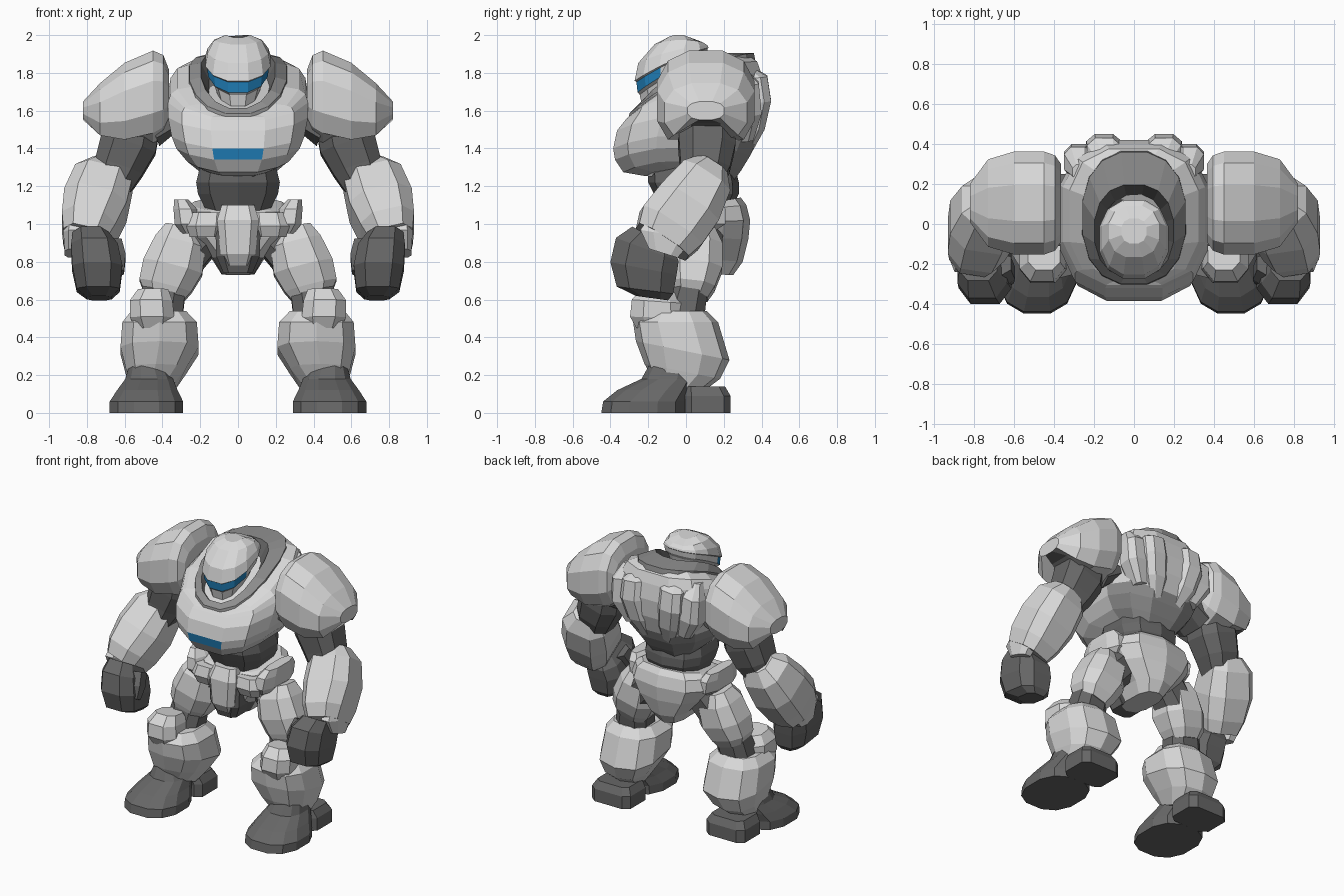
import bpy, bmesh, math
from mathutils import Vector as V


def mat(name, *rgb):
    m = bpy.data.materials.new(name)
    m.diffuse_color = (*rgb, 1)
    return m


MATS = [mat("light_grey", .69, .69, .69), mat("mid_grey", .28, .28, .28),
        mat("dark_grey", .135, .135, .135), mat("blue_glow", .015, .22, .5)]
LIGHT, MID, DARK, BLUE = range(4)


def spow(a, e):
    return math.copysign(abs(a) ** e, a)


def skin(name, rings, n=10, color=LIGHT, mirror=False, e=.75, bump=0, rule=None, tweak=None):
    """Skin rings given as (centre, half width vector, half depth vector)."""
    bm = bmesh.new()
    loops, band = [], {}
    for c, u, v in rings:
        loop = []
        for i in range(n):
            t = (i + .5) * math.tau / n
            p = c + u * spow(math.cos(t), e) + v * spow(math.sin(t), e)
            p.z += bump * math.cos(t) ** 2
            loop.append(bm.verts.new(tweak(p) if tweak else p))
        loops.append(loop)
    for k, (a, b) in enumerate(zip(loops, loops[1:])):
        for i in range(n):
            j = (i + 1) % n
            band[bm.faces.new((a[i], a[j], b[j], b[i]))] = k
    bm.faces.new(loops[0])
    bm.faces.new(loops[-1])
    bmesh.ops.recalc_face_normals(bm, faces=bm.faces)
    bm.normal_update()
    for f in bm.faces:
        f.material_index = rule(f.calc_center_median(), f.normal, band.get(f, -1)) if rule else color
    me = bpy.data.meshes.new(name)
    bm.to_mesh(me)
    bm.free()
    for m in MATS:
        me.materials.append(m)
    ob = bpy.data.objects.new(name, me)
    bpy.context.collection.objects.link(ob)
    if mirror:
        ob.modifiers.new("mirror", 'MIRROR')
    return ob


def stack(name, secs, **kw):
    """Tilted rings: centre x, half width, front y, front z, back y, back z."""
    rings = [(V((cx, (yf + yb) / 2, (zf + zb) / 2)), V((rx, 0, 0)),
              V((0, (yb - yf) / 2, (zb - zf) / 2))) for cx, rx, yf, zf, yb, zb in secs]
    return skin(name, rings, **kw)


def limb(name, pts, **kw):
    """Rings square to the limb axis: x, y, z, half width, half depth."""
    axis = (V(pts[-1][:3]) - V(pts[0][:3])).normalized()
    u = V((1, 0, 0))
    u = (u - axis * u.dot(axis)).normalized()
    v = axis.cross(u)
    return skin(name, [(V(p[:3]), u * p[3], v * p[4]) for p in pts], mirror=True, **kw)


# Torso with glowing chest slot and dark lower back
def torso_rule(c, n, k):
    if k == 2 and abs(c.x) < .05 and c.y < 0:
        return BLUE
    return MID if c.z < 1.44 and c.y > .12 else LIGHT


stack("torso", [(0, .20, -.22, 1.25, .24, 1.20), (0, .275, -.34, 1.27, .30, 1.28),
                (0, .335, -.385, 1.336, .35, 1.36), (0, .36, -.395, 1.396, .38, 1.43),
                (0, .38, -.375, 1.49, .42, 1.55), (0, .38, -.33, 1.545, .43, 1.68),
                (0, .365, -.315, 1.56, .41, 1.79), (0, .33, -.305, 1.565, .385, 1.86),
                (0, .255, -.295, 1.57, .34, 1.89)],
      n=12, e=.72, bump=.06, rule=torso_rule)

# Collar: mid grey band, dark well inside
stack("collar", [(0, .27, -.315, 1.53, .39, 1.77), (0, .262, -.305, 1.58, .365, 1.905),
                 (0, .20, -.27, 1.61, .20, 1.905), (0, .155, -.20, 1.55, .14, 1.80)],
      n=16, e=.85, bump=.06, rule=lambda c, n, k: MID if k in (0, 1) else DARK)

# Helmet with wrap-around visor
stack("helmet", [(0, .07, -.19, 1.57, 0, 1.66), (0, .115, -.235, 1.61, .08, 1.80),
                 (0, .14, -.25, 1.68, .10, 1.87), (0, .163, -.262, 1.693, .115, 1.895),
                 (0, .168, -.268, 1.748, .12, 1.93), (0, .178, -.278, 1.754, .125, 1.935),
                 (0, .165, -.258, 1.85, .12, 1.945), (0, .13, -.17, 1.95, .095, 1.96),
                 (0, .065, -.10, 1.985, .03, 1.98)],
      n=12, e=.85, bump=.02,
      rule=lambda c, n, k: BLUE if k == 3 and c.y < -.09 else LIGHT)

# Ridges down the back
limb("inner_back_ridge", [(.12, .28, 1.85, .05, .04), (.15, .355, 1.78, .09, .08),
                          (.15, .375, 1.65, .095, .08), (.12, .35, 1.50, .085, .07),
                          (.08, .30, 1.36, .04, .04)], n=8)
limb("outer_back_ridge", [(.27, .26, 1.83, .04, .04), (.28, .31, 1.74, .075, .08),
                          (.27, .32, 1.58, .085, .085), (.21, .30, 1.44, .05, .06)], n=8)

# Waist and pelvis
stack("waist", [(0, .17, -.12, 1.06, .23, 1.06), (0, .22, -.17, 1.16, .28, 1.16),
                (0, .23, -.2, 1.22, .28, 1.22), (0, .21, -.2, 1.30, .26, 1.30)], color=DARK)
stack("pelvis", [(0, .09, -.08, .74, .25, .73), (0, .14, -.11, .83, .30, .80),
                 (0, .25, -.14, .93, .33, .92), (0, .31, -.15, 1.0, .34, 1.02),
                 (0, .29, -.14, 1.06, .32, 1.10), (0, .24, -.12, 1.07, .29, 1.14)],
      rule=lambda c, n, k: DARK if c.z < .86 and c.y < .05 else LIGHT)
stack("groin_surround", [(0, .08, -.16, .74, 0, .74), (0, .12, -.19, .83, 0, .83),
                         (0, .125, -.19, 1.0, 0, 1.0)], color=DARK, n=8, e=.5)
stack("groin_plate", [(0, .07, -.18, .78, 0, .78), (0, .095, -.215, .84, 0, .84),
                      (0, .115, -.22, 1.02, 0, 1.02), (0, .09, -.18, 1.10, 0, 1.10)], n=8, e=.5)
stack("hip_pad", [(.25, .05, -.12, .95, .14, .95), (.265, .075, -.16, 1.0, .22, 1.0),
                  (.28, .065, -.15, 1.08, .22, 1.08), (.30, .04, -.1, 1.13, .18, 1.13)],
      n=8, mirror=True)
stack("belt_front", [(.17, .09, -.16, .93, 0, .93), (.17, .11, -.19, .99, 0, .99),
                     (.16, .10, -.17, 1.06, 0, 1.06)], n=8, mirror=True)


# Shoulder pad: dome along x, arched and dark underneath
def arch(p):
    if .5 < p.x < .8 and abs(p.y - .105) < .11 and p.z < 1.56:
        p.z += .10 if p.x > .7 else .05
    return p


skin("shoulder_pad", [(V((x, .105, (lo + hi) / 2)), V((0, ry, 0)), V((0, 0, (hi - lo) / 2)))
                      for x, ry, lo, hi in ((.365, .20, 1.53, 1.82), (.395, .245, 1.46, 1.90),
                                            (.45, .265, 1.42, 1.925), (.60, .265, 1.39, 1.86),
                                            (.73, .225, 1.43, 1.75), (.82, .10, 1.55, 1.65))],
     n=12, mirror=True, tweak=arch, e=.8,
     rule=lambda c, n, k: DARK if n.z < -.3 and abs(c.y - .105) < .05 and k > 0 else LIGHT)

# Arms
limb("upper_arm", [(.54, .11, 1.60, .15, .16), (.58, .11, 1.42, .16, .16),
                   (.63, .10, 1.30, .14, .14), (.69, .06, 1.15, .10, .10)], color=DARK, n=8)
limb("shoulder_joint", [(.32, .1, 1.55, .05, .16), (.45, .1, 1.5, .1, .16)], color=DARK, n=8)
limb("forearm", [(.68, .14, 1.31, .10, .09), (.71, .10, 1.24, .165, .155),
                 (.755, .01, 1.10, .18, .19), (.79, -.08, .98, .155, .195),
                 (.81, -.125, .905, .125, .165)], n=8, e=.68)
stack("cuff_plate", [(.875, .045, -.2, .87, -.04, .82), (.868, .06, -.25, .97, .05, .92),
                     (.85, .06, -.16, 1.1, .1, 1.05)], n=8, mirror=True)

# Fists
stack("fist", [(.78, .10, -.29, .99, -.06, .86), (.76, .13, -.38, .93, -.03, .80),
               (.745, .14, -.41, .80, -.04, .73), (.74, .12, -.375, .67, -.06, .63),
               (.735, .07, -.27, .62, -.09, .595)], color=DARK, n=8, e=.68, mirror=True)
limb("thumb", [(.66, -.2, .90, .05, .06), (.635, -.25, .82, .045, .06),
               (.63, -.28, .74, .03, .04)], color=DARK, n=6)

# Legs
limb("hip_joint", [(.18, .08, .95, .12, .12), (.30, .06, .82, .13, .13)], color=DARK, n=8)
limb("thigh", [(.30, .06, .98, .09, .10), (.305, .05, .90, .145, .15),
               (.345, .04, .77, .17, .16), (.385, .03, .67, .15, .13),
               (.395, .02, .61, .11, .10)], n=8)
limb("knee_joint", [(.39, .02, .66, .12, .10), (.42, -.02, .48, .13, .12)], color=DARK, n=8)
stack("knee_pad", [(.45, .10, -.27, .45, -.03, .45), (.455, .125, -.305, .51, .0, .50),
                   (.46, .12, -.295, .60, -.01, .58), (.45, .085, -.235, .66, -.06, .64)],
      n=8, mirror=True)
stack("shin", [(.45, .12, -.18, .19, .06, .09), (.435, .165, -.22, .26, .18, .18),
               (.415, .215, -.265, .38, .23, .28), (.415, .205, -.28, .48, .17, .48),
               (.42, .15, -.22, .54, .11, .54)], mirror=True)

# Boots
stack("boot", [(.485, .20, -.455, 0, 0, 0), (.485, .20, -.445, .06, 0, .06),
               (.48, .165, -.37, .12, .03, .12), (.47, .13, -.24, .18, .05, .18),
               (.48, .10, -.20, .25, .05, .24)], color=DARK, n=12, e=.82, mirror=True)
stack("heel", [(.46, .16, -.01, 0, .24, 0), (.46, .16, -.01, .09, .24, .09),
               (.46, .13, -.01, .14, .21, .14)], color=DARK, n=8, e=.4, mirror=True)
